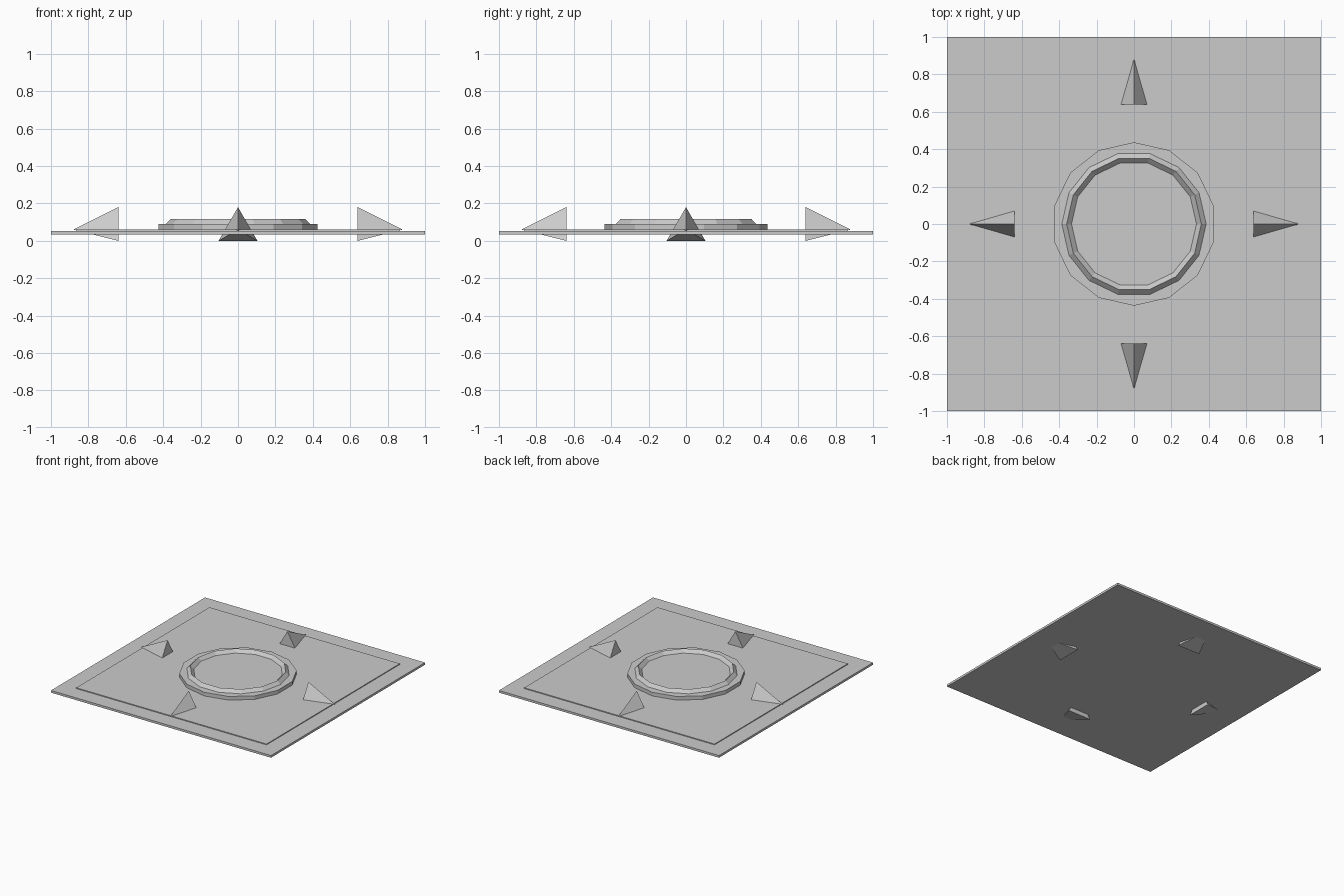
import bpy
from math import cos, sin, pi, radians

if "Cube" in bpy.data.objects:
    bpy.data.objects.remove(bpy.data.objects["Cube"], do_unlink=True)

SIDES = 14
GREY = (0.6, 0.6, 0.6, 1)

stone = bpy.data.materials.new("light grey")
stone.use_nodes = True
stone.diffuse_color = GREY
stone.node_tree.nodes["Principled BSDF"].inputs["Base Color"].default_value = GREY


def finish(name):
    """Name the active object and give it the grey material."""
    ob = bpy.context.object
    ob.name = name
    ob.data.materials.append(stone)
    return ob


def slab(name, half, bottom, top):
    bpy.ops.mesh.primitive_cube_add(size=2, location=(0, 0, (bottom + top) / 2))
    bpy.context.object.scale = (half, half, (top - bottom) / 2)
    return finish(name)


# Square base with a thin raised panel
slab("base_plate", 1.0, 0.035, 0.053)
slab("raised_panel", 0.865, 0.05, 0.06)

# Round platform with a corner on the y axis
bpy.ops.mesh.primitive_cylinder_add(vertices=SIDES, radius=0.437, depth=0.04,
                                    location=(0, 0, 0.07))
finish("round_platform")

# Diamond-section rim with a corner on the x axis
bpy.ops.mesh.primitive_torus_add(major_segments=SIDES, minor_segments=4,
                                 major_radius=0.36, minor_radius=0.026,
                                 location=(0, 0, 0.09))
finish("platform_rim")

# Three-sided spikes pointing outward, ridge on top
for i, side in enumerate(("left", "back", "right", "front")):
    a = i * pi / 2
    bpy.ops.mesh.primitive_cone_add(vertices=3, radius1=0.12, depth=0.24,
                                    location=(0.76 * cos(a), 0.76 * sin(a), 0.06),
                                    rotation=(radians(-90), 0, a - pi / 2))
    spike = finish(side + "_spike")
    # Turn the ridge upward if the cone's first corner points down
    if (spike.rotation_euler.to_matrix() @ spike.data.vertices[0].co).z < 0:
        spike.rotation_euler = (radians(-90), radians(180), a - pi / 2)
        spike.data.transform(spike.rotation_euler.to_matrix().to_4x4().inverted()
                             @ spike.rotation_euler.to_matrix().to_4x4())
